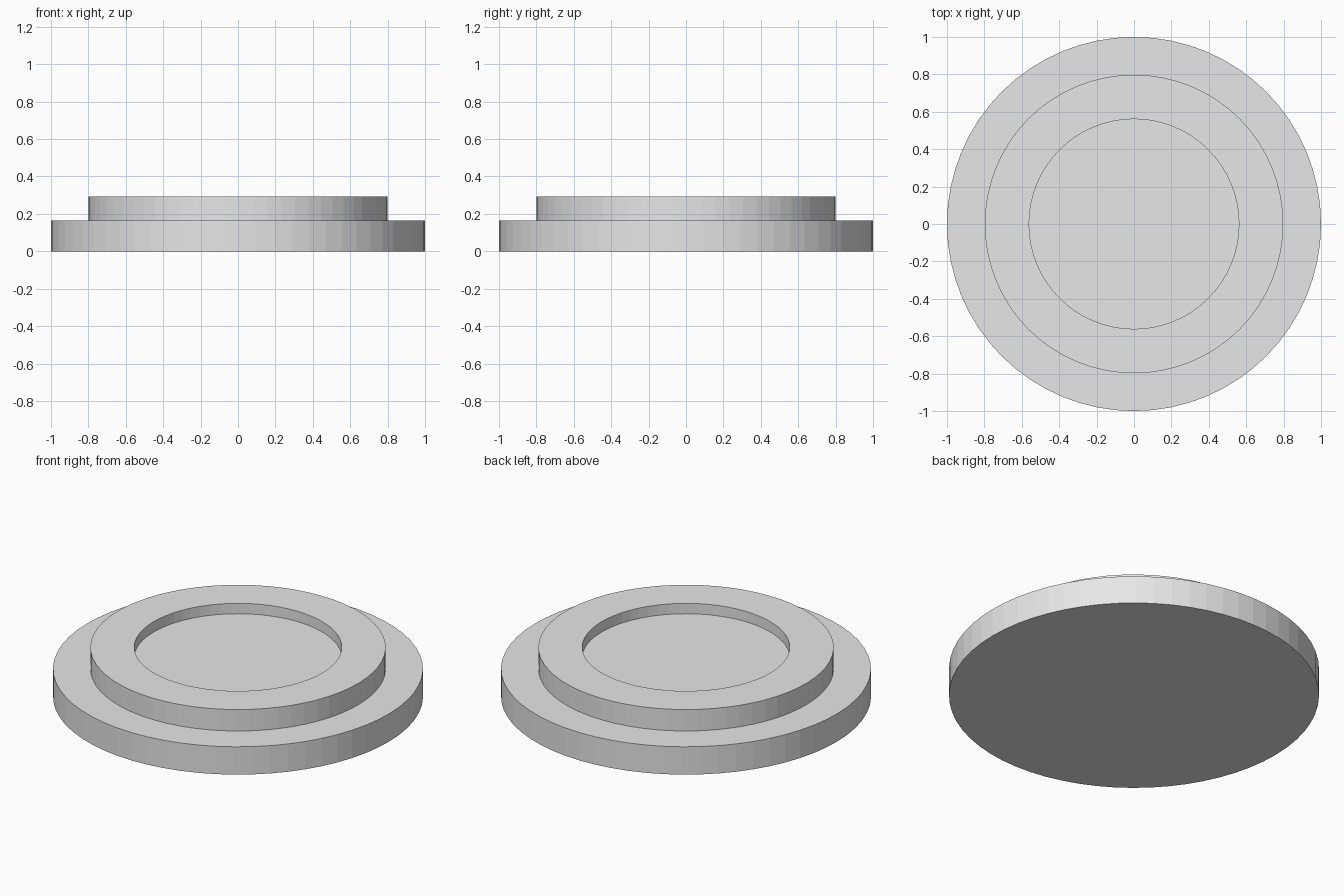
import bpy, bmesh, math

if "Cube" in bpy.data.objects:
    bpy.data.objects.remove(bpy.data.objects["Cube"])

SEGMENTS = 64

grey = bpy.data.materials.new("light grey")
grey.diffuse_color = (0.8, 0.8, 0.8, 1)
grey.use_nodes = True
grey.node_tree.nodes["Principled BSDF"].inputs["Base Color"].default_value = grey.diffuse_color


def lathe(name, profile, material):
    """Revolve (radius, z) points around z; both ends are closed with a flat cap."""
    bm = bmesh.new()
    rings = []
    for r, z in profile:
        rings.append([bm.verts.new((r * math.cos(a), r * math.sin(a), z))
                      for a in (2 * math.pi * i / SEGMENTS for i in range(SEGMENTS))])
    for low, high in zip(rings, rings[1:]):
        for i in range(SEGMENTS):
            j = (i + 1) % SEGMENTS
            bm.faces.new((low[i], low[j], high[j], high[i]))
    bm.faces.new(rings[0][::-1])
    bm.faces.new(rings[-1])
    mesh = bpy.data.meshes.new(name)
    bm.to_mesh(mesh)
    bm.free()
    mesh.materials.append(material)
    obj = bpy.data.objects.new(name, mesh)
    bpy.context.collection.objects.link(obj)
    return obj


# Stepped disc: wide base, raised rim, shallow round recess
lathe("stepped_disc", [
    (1.0, 0.0), (1.0, 0.166),        # base wall
    (0.798, 0.166), (0.798, 0.294),  # step and rim wall
    (0.561, 0.294), (0.561, 0.232),  # rim top and recess wall
], grey)
